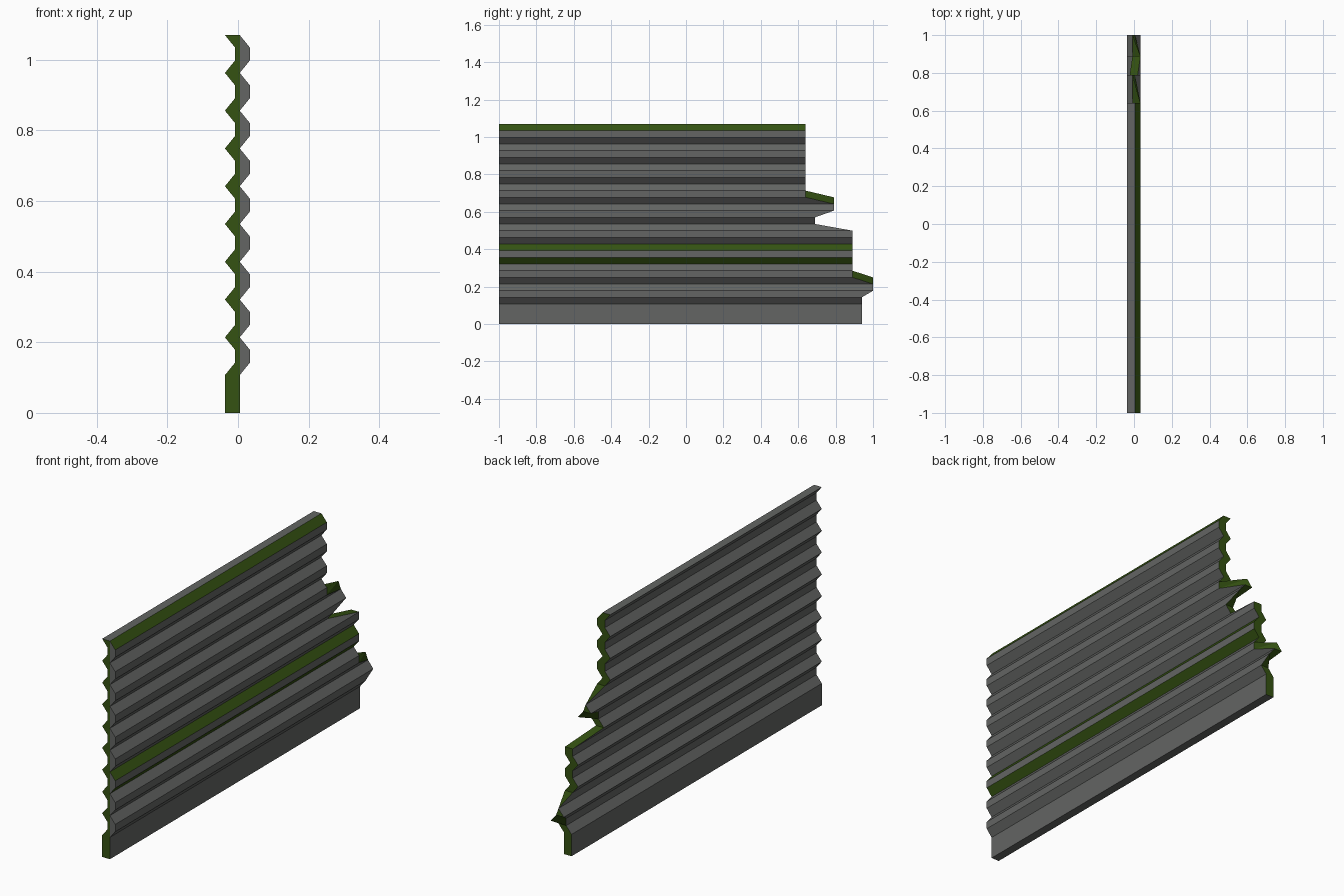
import bpy, bmesh

if "Cube" in bpy.data.objects:
    bpy.data.objects.remove(bpy.data.objects["Cube"])

U = 1.07 / 30          # height of one fold step
T = 0.042              # sheet thickness
BACK = -0.037          # back plane of the slab and inner folds


def material(name, rgb):
    m = bpy.data.materials.new(name)
    m.diffuse_color = (*rgb, 1)
    m.use_nodes = True
    m.node_tree.nodes["Principled BSDF"].inputs["Base Color"].default_value = m.diffuse_color
    return m


GREY, GREEN = 0, 1
levels = [0] + list(range(3, 31))


def back_x(k):
    return BACK if k % 3 == 0 else BACK + 0.029


def end_y(k):
    # broken end, stepping back with height
    for top, y in ((4, 0.94), (6, 1.0), (14, 0.89), (16, 0.69), (18, 0.79)):
        if k <= top:
            return y
    return 0.64


def end_y_back(k):
    # splinters reach one step higher on the rear side
    return {5: 0.94, 7: 1.0, 17: 0.69, 19: 0.79}.get(k, end_y(k))


bm = bmesh.new()
cache = {}


def vert(x, y, z):
    key = (round(x, 4), round(y, 4), round(z, 4))
    if key not in cache:
        cache[key] = bm.verts.new(key)
    return cache[key]


def face(mat, *pts):
    vs = list(dict.fromkeys(vert(*p) for p in pts))
    if len(vs) > 2:
        bm.faces.new(vs).material_index = mat


def front(k, y):
    return (back_x(k) + T, y, k * U)


def back(k, y):
    return (back_x(k), y, k * U)


def mid(k, y):
    return (BACK + T, y, k * U)


# corrugated sheet, one strip per fold
for a, b in zip(levels, levels[1:]):
    green_fold = (a, b) in ((9, 10), (11, 12), (29, 30))
    face(GREEN if green_fold else GREY,
         front(a, -1), front(a, end_y(a)), front(b, end_y(b)), front(b, -1))
    face(GREY, back(a, -1), back(b, -1), back(b, end_y_back(b)), back(a, end_y_back(a)))
    # straight end: green core with grey ridges
    face(GREEN, back(a, -1), mid(a, -1), mid(b, -1), back(b, -1))
    face(GREY, mid(a, -1), front(a, -1), front(b, -1), mid(b, -1))
    # broken end
    face(GREEN, back(a, end_y_back(a)), back(b, end_y_back(b)),
         front(b, end_y(b)), front(a, end_y(a)))

# top and bottom edges
face(GREY, back(30, -1), front(30, -1), front(30, end_y(30)), back(30, end_y(30)))
face(GREY, back(0, -1), back(0, end_y(0)), front(0, end_y(0)), front(0, -1))

mesh = bpy.data.meshes.new("corrugated_wall")
bm.to_mesh(mesh)
bm.free()
mesh.materials.append(material("dark grey metal", (0.125, 0.13, 0.125)))
mesh.materials.append(material("dark green paint", (0.035, 0.085, 0.006)))
wall = bpy.data.objects.new("corrugated_wall", mesh)
bpy.context.collection.objects.link(wall)
